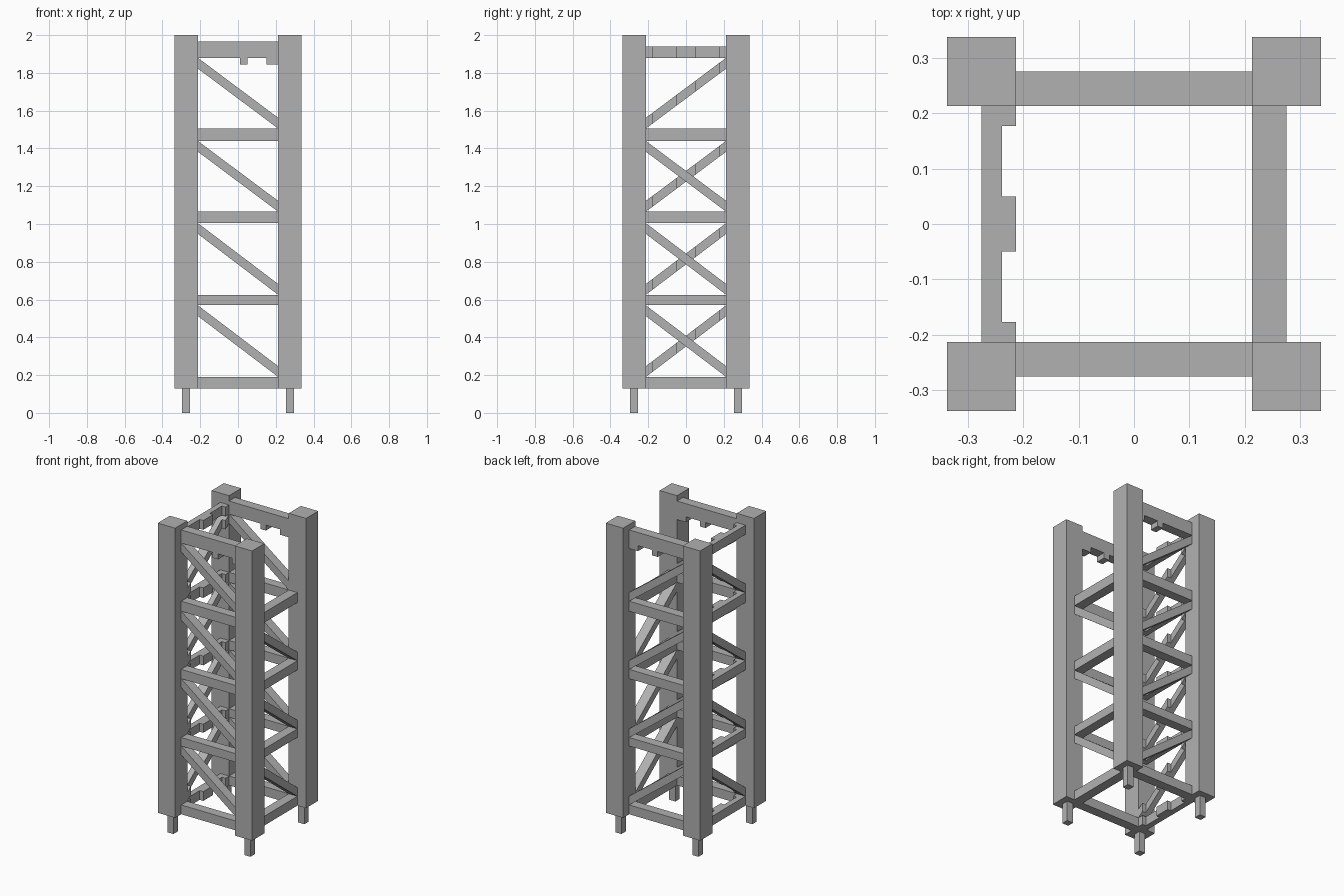
import bpy, bmesh, math
from mathutils import Matrix, Vector

if "Cube" in bpy.data.objects:
    bpy.data.objects.remove(bpy.data.objects["Cube"], do_unlink=True)

grey = bpy.data.materials.new("plain grey")
grey.use_nodes = True
colour = (0.44, 0.44, 0.44, 1)
grey.diffuse_color = colour
grey.node_tree.nodes["Principled BSDF"].inputs["Base Color"].default_value = colour

INNER, OUTER = 0.213, 0.337       # post faces
BEAM_OUT = 0.275                  # outer face of the bracing
SLIM = 0.2385                     # inner face between the pads of the notched side
BASE, TOP = 0.13, 2.0
HEAD = 1.88                       # underside of the top beams
LEVELS = [(0.13, 0.19), (0.57, 0.625), (1.005, 1.065), (1.44, 1.505)]
BRACE = 0.057                     # upright thickness of a diagonal


def prism(name, outline, sweep, matrix=Matrix()):
    """Sweep a flat outline along a vector into a closed solid."""
    bm = bmesh.new()
    face = bm.faces.new([bm.verts.new(p) for p in outline])
    moved = bmesh.ops.extrude_face_region(bm, geom=[face])["geom"]
    bmesh.ops.translate(bm, vec=Vector(sweep),
                        verts=[v for v in moved if isinstance(v, bmesh.types.BMVert)])
    bmesh.ops.transform(bm, matrix=matrix, verts=bm.verts)
    bmesh.ops.recalc_face_normals(bm, faces=bm.faces)
    mesh = bpy.data.meshes.new(name)
    bm.to_mesh(mesh)
    bm.free()
    mesh.materials.append(grey)
    ob = bpy.data.objects.new(name, mesh)
    bpy.context.collection.objects.link(ob)


def square(name, x, y, half, z0, z1):
    outline = [(x + a * half, y + b * half, z0)
               for a, b in ((-1, -1), (1, -1), (1, 1), (-1, 1))]
    prism(name, outline, (0, 0, z1 - z0))


def plan(notched):
    """Plan of a bar on the front side, with inner pads if notched."""
    pts = [(-INNER, -BEAM_OUT), (INNER, -BEAM_OUT), (INNER, -INNER)]
    if notched:
        right = [(0.177, -INNER), (0.177, -SLIM), (0.05, -SLIM), (0.05, -INNER)]
        pts += right + [(-x, y) for x, y in reversed(right)]
    return pts + [(-INNER, -INNER)]


def bar(name, z_left, z_right, height, matrix, notched=False):
    slope = (z_right - z_left) / (2 * INNER)
    outline = [(x, y, z_left + slope * (x + INNER)) for x, y in plan(notched)]
    prism(name, outline, (0, 0, height), matrix)


# Corner posts and the pegs under them
for sx, px in ((-1, "right"), (1, "left")):
    for sy, py in ((-1, "front"), (1, "back")):
        mid = (INNER + OUTER) / 2
        square(f"{py}_{px}_post", sx * mid, sy * mid, (OUTER - INNER) / 2, BASE, TOP)
        square(f"{py}_{px}_peg", sx * mid, sy * mid, 0.022, 0, BASE)

# Horizontal rails and diagonal braces: side, placement, notched, bays braced
SIDES = [
    ("front", Matrix(), False, 4),
    ("back", Matrix.Translation((0, INNER + BEAM_OUT, 0)), False, 4),
    ("left", Matrix.Rotation(math.pi / 2, 4, "Z"), False, 3),
    ("right", Matrix.Rotation(-math.pi / 2, 4, "Z"), True, 4),
]
undersides = [low for low, high in LEVELS[1:]] + [HEAD]
for side, matrix, notched, bays in SIDES:
    for i, (low, high) in enumerate(LEVELS):
        bar(f"{side}_rail_{i + 1}", low, low, high - low, matrix, notched)
        if i < bays:
            bar(f"{side}_brace_{i + 1}", undersides[i] - BRACE, high, BRACE, matrix, notched)
    if notched:
        bar(f"{side}_top_rail", HEAD, HEAD, 0.06, matrix, True)

# Top beams with two lugs hanging below, front and back
LUG = 1.845
profile = [(-INNER, 1.965), (-INNER, HEAD), (0.01, HEAD), (0.01, LUG), (0.05, LUG),
           (0.05, HEAD), (0.15, HEAD), (0.15, LUG), (INNER, LUG), (INNER, 1.965)]
for side, matrix, _, _ in SIDES[:2]:
    prism(f"{side}_top_beam", [(x, -BEAM_OUT, z) for x, z in profile],
          (0, BEAM_OUT - INNER, 0), matrix)
